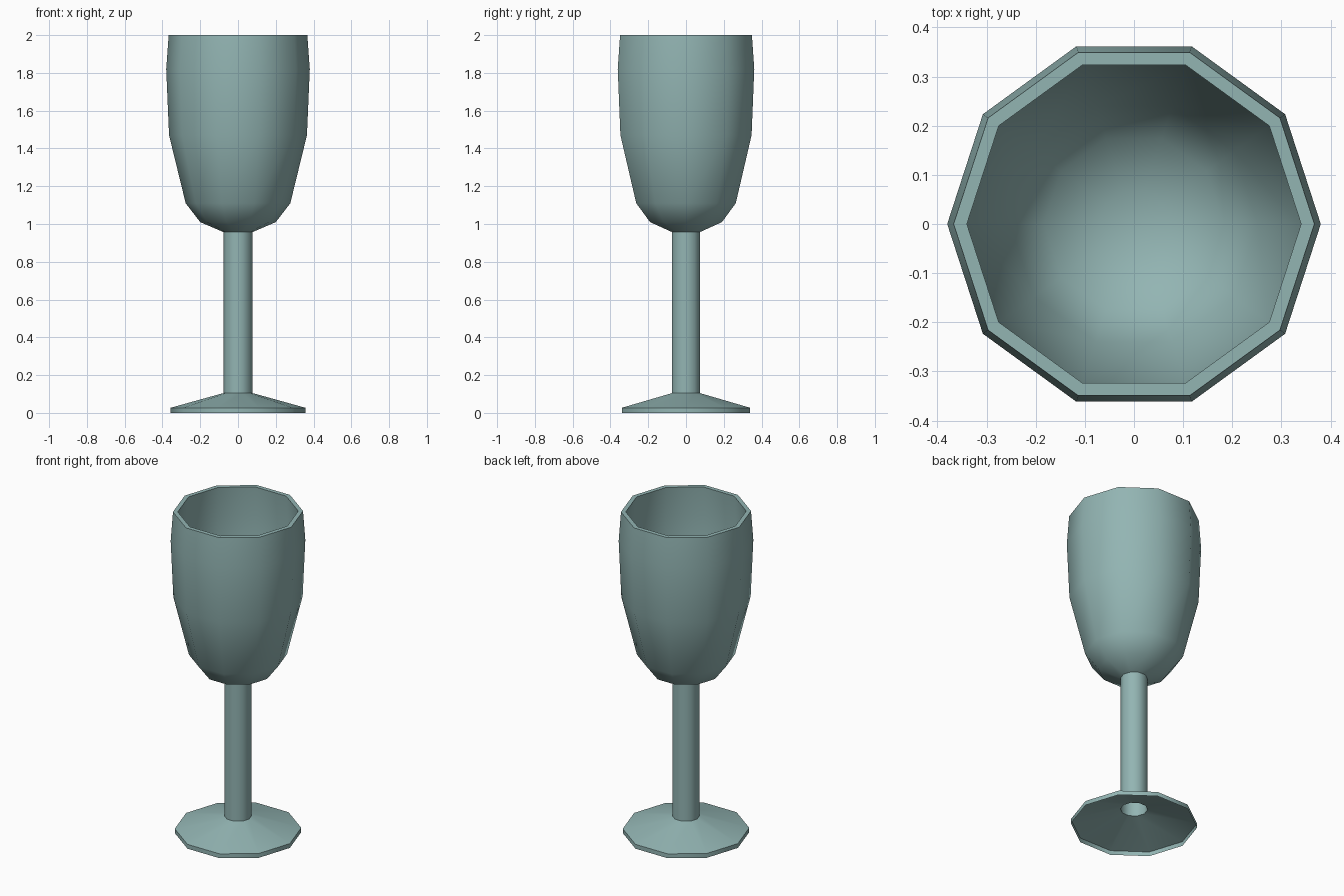
import bpy
import bmesh
from math import cos, sin, tau, radians

SIDES = 10

cube = bpy.data.objects.get("Cube")
if cube:
    bpy.data.objects.remove(cube, do_unlink=True)

# One tinted glass colour
glass = bpy.data.materials.new("grey_teal_glass")
glass.use_nodes = True
colour = (0.29, 0.46, 0.45, 1)
glass.diffuse_color = colour
glass.node_tree.nodes["Principled BSDF"].inputs["Base Color"].default_value = colour


def lathe(name, profile, cap_end=False):
    """Turn a (radius, height) profile into a ten-sided shell."""
    bm = bmesh.new()
    rings = [[bm.verts.new((r * cos(tau * i / SIDES), r * sin(tau * i / SIDES), z))
              for i in range(SIDES)] for r, z in profile]
    for low, high in zip(rings, rings[1:]):
        for i in range(SIDES):
            j = (i + 1) % SIDES
            bm.faces.new((low[i], low[j], high[j], high[i]))
    if cap_end:
        bm.faces.new(rings[-1])
    mesh = bpy.data.meshes.new(name)
    bm.to_mesh(mesh)
    bm.free()
    mesh.materials.append(glass)
    obj = bpy.data.objects.new(name, mesh)
    bpy.context.collection.objects.link(obj)
    bpy.ops.object.select_all(action='DESELECT')
    obj.select_set(True)
    bpy.context.view_layer.objects.active = obj
    bpy.ops.object.shade_smooth_by_angle(angle=radians(40))
    return obj


# Foot: thin rim and shallow cone, hollow underneath
lathe("foot", [(0.357, 0), (0.357, 0.027), (0.077, 0.105)])

# Stem: open tube
lathe("stem", [(0.077, 0.105), (0.077, 0.957)])

# Bowl: outer wall, flat rim, inner wall and closed bottom
outer = [(0.077, 0.957), (0.2, 1.01), (0.277, 1.11),
         (0.365, 1.47), (0.38, 1.82), (0.367, 2.0)]
inner = [(0.34, 2.0), (0.352, 1.82), (0.337, 1.475),
         (0.252, 1.125), (0.183, 1.035), (0.07, 0.987)]
lathe("bowl", outer + inner, cap_end=True)
